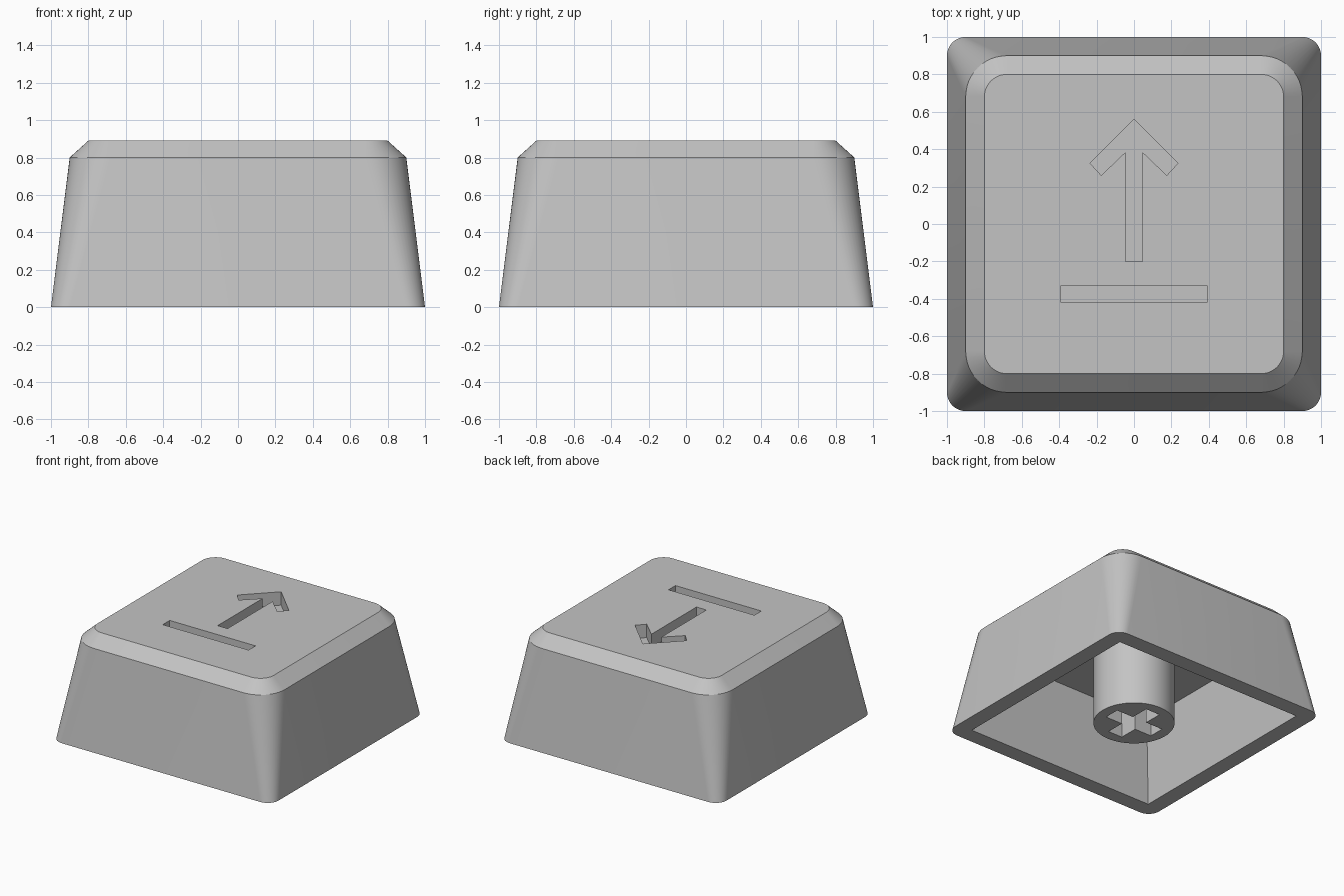
import bpy, bmesh
from math import sin, cos, pi

cube = bpy.data.objects.get("Cube")
if cube:
    bpy.data.objects.remove(cube, do_unlink=True)

grey = bpy.data.materials.new("plain grey")
grey.use_nodes = True
colour = (0.55, 0.55, 0.55, 1)
grey.diffuse_color = colour
grey.node_tree.nodes["Principled BSDF"].inputs["Base Color"].default_value = colour


def rounded_square(half, radius, steps=12):
    """Outline of a square with rounded corners, counter-clockwise."""
    if radius == 0:
        return [(half, half), (-half, half), (-half, -half), (half, -half)]
    c = half - radius
    points = []
    for i, (sx, sy) in enumerate([(1, 1), (-1, 1), (-1, -1), (1, -1)]):
        for k in range(steps + 1):
            a = (i + k / steps) * pi / 2
            points.append((sx * c + radius * cos(a), sy * c + radius * sin(a)))
    return points


def loft(name, sections):
    """Closed solid through a stack of (outline, height) sections."""
    bm = bmesh.new()
    rings = [[bm.verts.new((x, y, z)) for x, y in outline] for outline, z in sections]
    for low, high in zip(rings, rings[1:]):
        n = len(low)
        for i in range(n):
            j = (i + 1) % n
            bm.faces.new((low[i], low[j], high[j], high[i]))
    bm.faces.new(rings[0][::-1])
    bm.faces.new(rings[-1])
    bmesh.ops.recalc_face_normals(bm, faces=bm.faces[:])
    mesh = bpy.data.meshes.new(name)
    bm.to_mesh(mesh)
    bm.free()
    mesh.materials.append(grey)
    obj = bpy.data.objects.new(name, mesh)
    bpy.context.collection.objects.link(obj)
    return obj


def prism(name, outline, z0, z1):
    return loft(name, [(outline, z0), (outline, z1)])


def cut(obj, cutters):
    """Subtract the cutters, bake the result and remove them."""
    for cutter in cutters:
        cutter.hide_render = True
        mod = obj.modifiers.new("cut", 'BOOLEAN')
        mod.operation = 'DIFFERENCE'
        mod.solver = 'EXACT'
        mod.object = cutter
    bpy.context.view_layer.update()
    graph = bpy.context.evaluated_depsgraph_get()
    mesh = bpy.data.meshes.new_from_object(obj.evaluated_get(graph))
    obj.modifiers.clear()
    obj.data = mesh
    for cutter in cutters:
        bpy.data.objects.remove(cutter, do_unlink=True)


TOP, CEILING, FLOOR = 0.89, 0.667, 0.78

# Tapered shell with a chamfered top edge
cap = loft("cap_shell", [
    (rounded_square(1.0, 0.1), 0),
    (rounded_square(0.9, 0.22), 0.8),
    (rounded_square(0.8, 0.12), TOP),
])

# Hollow underside; walls keep the outer taper
cavity = loft("cavity_cutter", [
    (rounded_square(0.872, 0), -0.04),
    (rounded_square(0.783, 0), CEILING),
])

# Engraved arrow and bar
half_arrow = [(0.235, 0.325), (0.175, 0.26), (0.045, 0.385), (0.045, -0.2)]
arrow = [(0, 0.56)] + half_arrow + [(-x, y) for x, y in reversed(half_arrow)]
arrow_cutter = prism("arrow_cutter", arrow, FLOOR, 1)
bar = [(-0.39, -0.42), (0.39, -0.42), (0.39, -0.33), (-0.39, -0.33)]
bar_cutter = prism("bar_cutter", bar, FLOOR, 1)
cut(cap, [cavity, arrow_cutter, bar_cutter])

# Round stem with a cross-shaped socket
circle = [(0.306 * cos(2 * pi * i / 64), 0.306 * sin(2 * pi * i / 64)) for i in range(64)]
stem = prism("stem", circle, 0, CEILING + 0.02)
L, W = 0.22, 0.065
quarter = [(L, -W), (L, W), (W, W)]
cross = []
for _ in range(4):
    cross += quarter
    quarter = [(-y, x) for x, y in quarter]
cut(stem, [prism("socket_cutter", cross, -0.1, 0.5)])

# Smooth round corners, sharp edges kept
for obj in (cap, stem):
    bpy.ops.object.select_all(action='DESELECT')
    obj.select_set(True)
    bpy.context.view_layer.objects.active = obj
    bpy.ops.object.shade_smooth_by_angle(angle=pi / 6)
